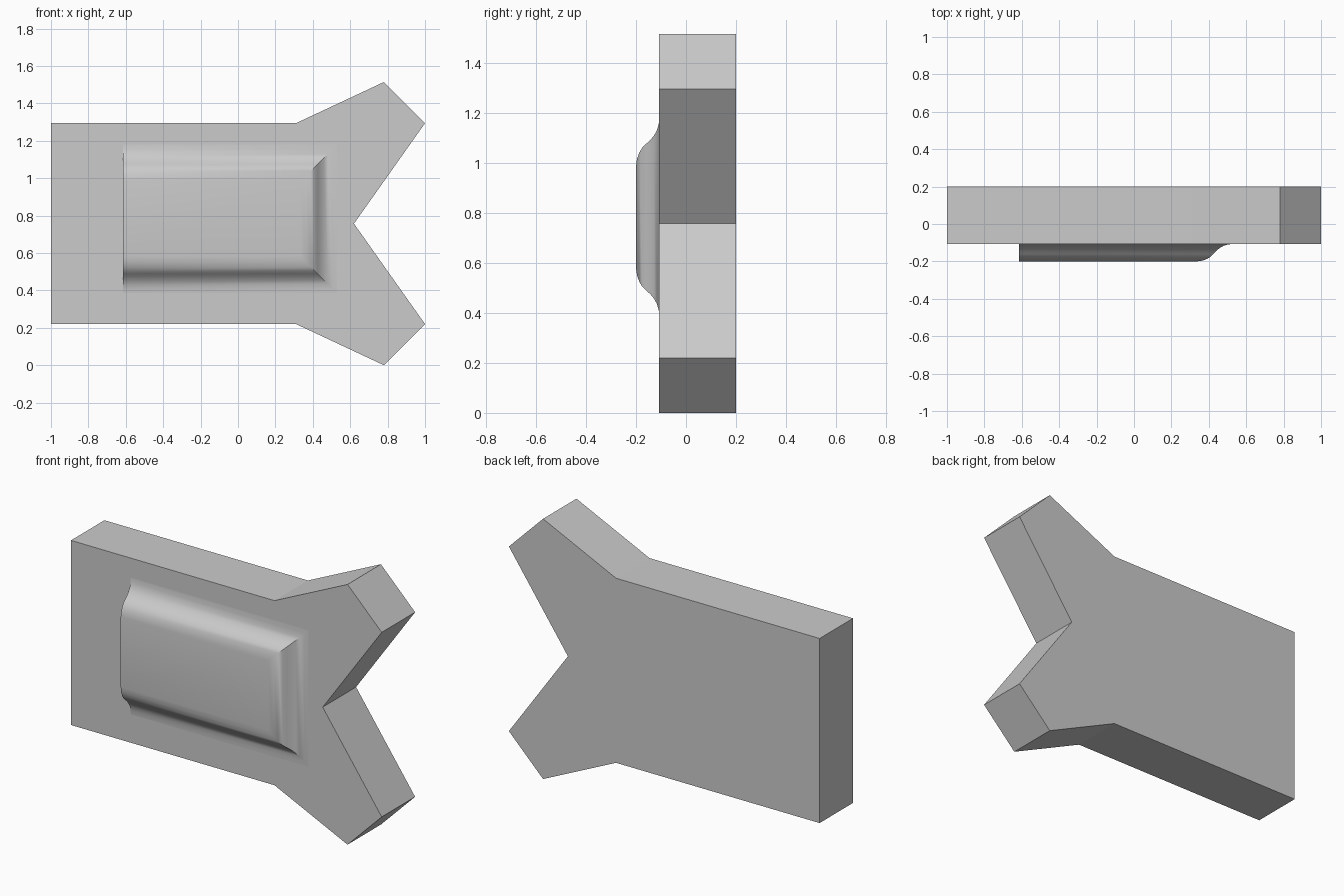
import bpy, bmesh, math

cube = bpy.data.objects.get("Cube")
if cube:
    bpy.data.objects.remove(cube, do_unlink=True)

grey = bpy.data.materials.new("plain grey")
grey.use_nodes = True
colour = (0.6, 0.6, 0.6, 1)
grey.diffuse_color = colour
grey.node_tree.nodes["Principled BSDF"].inputs["Base Color"].default_value = colour

FRONT, BACK = -0.107, 0.2


def finish(name, bm):
    bmesh.ops.recalc_face_normals(bm, faces=bm.faces)
    mesh = bpy.data.meshes.new(name)
    bm.to_mesh(mesh)
    bm.free()
    mesh.materials.append(grey)
    obj = bpy.data.objects.new(name, mesh)
    bpy.context.collection.objects.link(obj)
    return obj


# Forked plate: half outline mirrored about its middle height, then extruded
MID = 0.757
half = [(-1, 0.537), (0.31, 0.537), (0.78, 0.757), (1, 0.537)]
outline = [(x, MID + h) for x, h in half] + [(0.62, MID)]
outline += [(x, MID - h) for x, h in reversed(half)]
bm = bmesh.new()
face = bm.faces.new([bm.verts.new((x, FRONT, z)) for x, z in outline])
side = bmesh.ops.extrude_face_region(bm, geom=[face], use_keep_orig=True)
moved = [g for g in side["geom"] if isinstance(g, bmesh.types.BMVert)]
bmesh.ops.translate(bm, verts=moved, vec=(0, BACK - FRONT, 0))
finish("forked_plate", bm)

# Raised pad: stacked rectangles following a soft S profile (inset, y),
# with the left end cut straight
profile = [(0, FRONT), (0.025, -0.109), (0.05, -0.116), (0.07, -0.127),
           (0.09, -0.143), (0.105, -0.16), (0.12, -0.175), (0.14, -0.187),
           (0.165, -0.196), (0.195, -0.2)]
LEFT, RIGHT, LOW, HIGH = -0.615, 0.53, 0.385, 1.18
bm = bmesh.new()
rings = []
for inset, y in profile:
    corners = [(LEFT, LOW + inset), (RIGHT - inset, LOW + inset),
               (RIGHT - inset, HIGH - inset), (LEFT, HIGH - inset)]
    rings.append([bm.verts.new((x, y, z)) for x, z in corners])
for a, b in zip(rings, rings[1:]):
    for i in range(3):
        bm.faces.new((a[i], a[i + 1], b[i + 1], b[i]))
bm.faces.new(rings[-1])
# Straight end cap
bm.faces.new([r[0] for r in rings] + [r[3] for r in reversed(rings)])
pad = finish("raised_pad", bm)

bpy.ops.object.select_all(action="DESELECT")
pad.select_set(True)
bpy.context.view_layer.objects.active = pad
bpy.ops.object.shade_smooth_by_angle(angle=math.radians(35))
